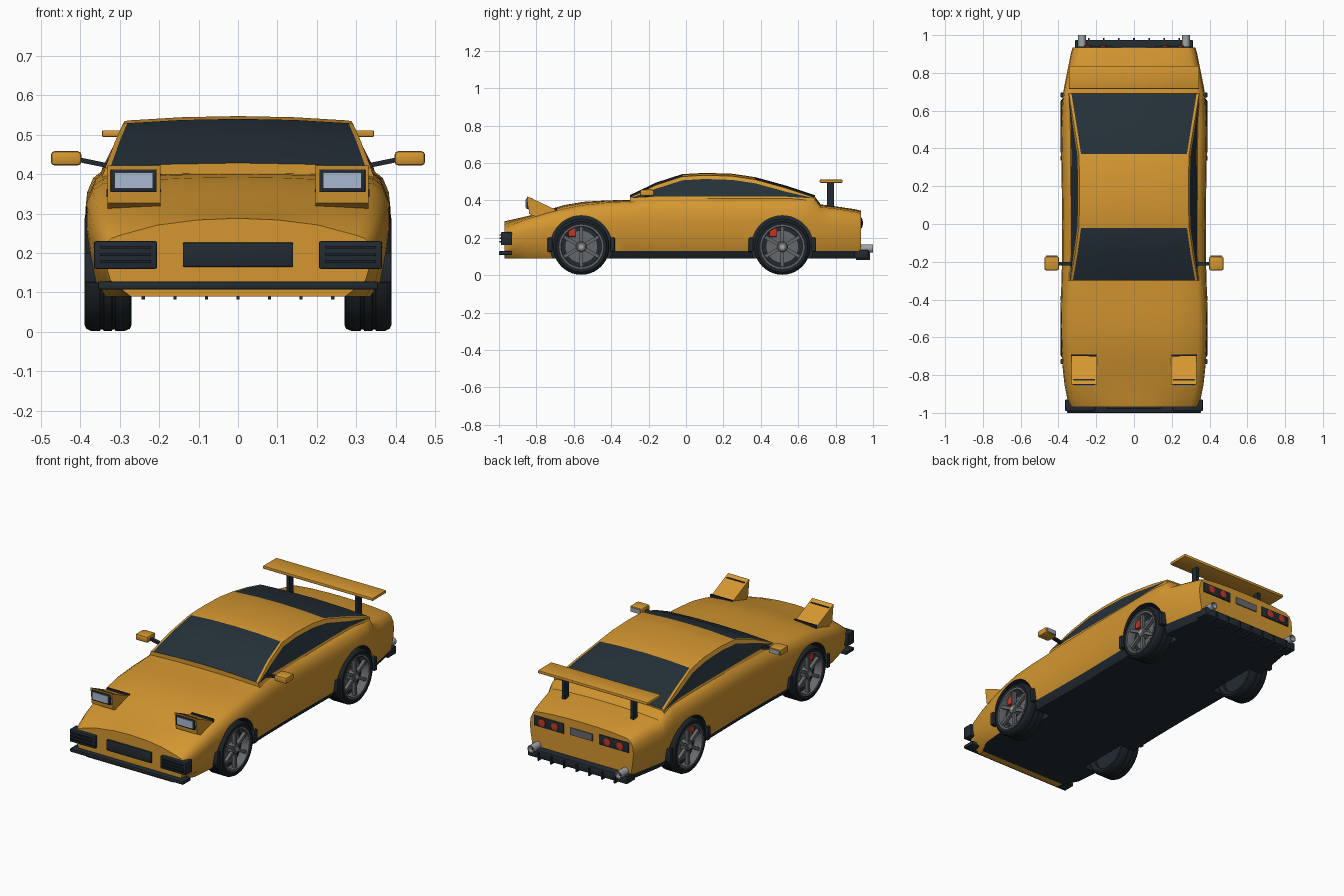
import bpy, bmesh, math
from mathutils import Matrix, Vector

if "Cube" in bpy.data.objects:
    bpy.data.objects.remove(bpy.data.objects["Cube"])


def material(name, r, g, b):
    m = bpy.data.materials.new(name)
    m.diffuse_color = (r, g, b, 1)
    m.use_nodes = True
    m.node_tree.nodes["Principled BSDF"].inputs["Base Color"].default_value = m.diffuse_color
    return m


PAINT = material("orange_paint", 0.66, 0.31, 0.030)
TRIM = material("dark_trim", 0.016, 0.024, 0.031)
GLASS = material("tinted_glass", 0.018, 0.030, 0.040)
RUBBER = material("tyre_rubber", 0.012, 0.017, 0.021)
ALLOY = material("alloy_grey", 0.13, 0.14, 0.15)
RED = material("signal_red", 0.55, 0.04, 0.02)
LENS = material("pale_lens", 0.40, 0.48, 0.64)
STEEL = material("bright_steel", 0.36, 0.38, 0.40)


def finish(name, bm, mats, angle=35):
    bmesh.ops.recalc_face_normals(bm, faces=bm.faces)
    me = bpy.data.meshes.new(name)
    bm.to_mesh(me)
    bm.free()
    for m in mats:
        me.materials.append(m)
    me.shade_smooth()
    me.set_sharp_from_angle(angle=math.radians(angle))
    ob = bpy.data.objects.new(name, me)
    bpy.context.collection.objects.link(ob)
    return ob


def box(name, x, y, z, mat, bevel=0.0, rot=None):
    """Box from (min, max) ranges."""
    bm = bmesh.new()
    bmesh.ops.create_cube(bm, size=1)
    for v in bm.verts:
        v.co = Vector([(r[0] + r[1]) / 2 + c * (r[1] - r[0]) for c, r in zip(v.co, (x, y, z))])
    if bevel:
        bmesh.ops.bevel(bm, geom=bm.edges[:], offset=bevel, segments=2, affect='EDGES', profile=0.5)
    if rot:
        bm.transform(rot)
    return finish(name, bm, [mat])


def sides(s, a, b):
    return tuple(sorted((s * a, s * b)))


def lathe(name, profile, centre, axis, mat, seg=40):
    """Spin (radius, offset) points around an x or y axis."""
    bm = bmesh.new()
    rings = []
    for r, o in profile:
        ring = []
        for i in range(seg):
            a = 2 * math.pi * i / seg
            p = (o, r * math.cos(a), r * math.sin(a))
            if axis == 'y':
                p = (p[1], p[0], p[2])
            ring.append(bm.verts.new(Vector(p) + Vector(centre)))
        rings.append(ring)
    for a, b in zip(rings, rings[1:]):
        for i in range(seg):
            j = (i + 1) % seg
            bm.faces.new((a[i], a[j], b[j], b[i]))
    bmesh.ops.remove_doubles(bm, verts=bm.verts, dist=1e-5)
    return finish(name, bm, [mat])


def loft(sections, rule, closed):
    """Skin half sections (x, z), mirrored in x, along y; rule gives material."""
    bm = bmesh.new()
    loops = []
    for y, half in sections:
        pts = half + [(-x, z) for x, z in reversed(half) if x > 1e-6]
        loops.append([bm.verts.new((x, y, z)) for x, z in pts])
    n = len(loops[0])
    for a, b in zip(loops, loops[1:]):
        for i in range(n if closed else n - 1):
            j = (i + 1) % n
            f = bm.faces.new((a[i], a[j], b[j], b[i]))
            k = i if i < n / 2 else n - 1 - i
            f.material_index = rule(f.calc_center_median(), min(i, (n - 2 - i) % n))
    bm.faces.new(loops[0])
    bm.faces.new(loops[-1])
    bmesh.ops.remove_doubles(bm, verts=bm.verts, dist=1e-4)
    return bm


# Lower body: y, half width, shoulder height, centre height
BODY = [(-.97, .34, .245, .288), (-.93, .352, .27, .297), (-.85, .368, .30, .315),
        (-.75, .379, .33, .345), (-.65, .386, .355, .375), (-.55, .39, .375, .392),
        (-.42, .388, .388, .40), (-.30, .384, .395, .402), (-.22, .382, .405, .41),
        (0, .38, .41, .42), (.3, .384, .41, .42), (.5, .388, .41, .42),
        (.63, .382, .41, .42), (.69, .375, .408, .418), (.72, .371, .365, .378),
        (.80, .355, .355, .368), (.90, .335, .34, .353), (.935, .325, .33, .345)]
SIDE = [(.95, 0), (.985, .35), (1, .6), (.985, .8), (.945, .93), (.88, 1)]
sections = []
for y, w, e, h in BODY:
    half = [(0, .09), ((.8 if y < -.9 else .88) * w, .09)]
    half += [(w * a, .13 + t * (e - .13)) for a, t in SIDE]
    half += [(.6 * w, e + .6 * (h - e)), (.3 * w, e + .9 * (h - e)), (0, h)]
    sections.append((y, half))


def body_rule(c, i):
    return 1 if (c.z < .092 and c.y > -.91) or (c.z < .13 and c.y > -.45) else 0


body = finish("body", loft(sections, body_rule, True), [PAINT, TRIM])

# Wheel arches cut from the body
AXLES = (-.56, .515)
bm = bmesh.new()
for y in AXLES:
    for s in (1, -1):
        m = Matrix.Translation((s * .36, y, .153)) @ Matrix.Rotation(math.pi / 2, 4, 'Y')
        bmesh.ops.create_cone(bm, cap_ends=True, segments=48, radius1=.165, radius2=.165,
                              depth=.22, matrix=m)
for f in bm.faces:
    f.material_index = 1
cutter = finish("arch_cutter", bm, [PAINT, TRIM])
cutter.hide_render = True
mod = body.modifiers.new("arches", 'BOOLEAN')
mod.object, mod.operation, mod.solver = cutter, 'DIFFERENCE', 'EXACT'
dg = bpy.context.evaluated_depsgraph_get()
cut = bpy.data.meshes.new_from_object(body.evaluated_get(dg))
body.modifiers.clear()
body.data = cut
cut.set_sharp_from_angle(angle=math.radians(35))
bpy.data.objects.remove(cutter)

# Cabin: y, centre height, roof half width
CABIN = [(-.30, .428, .337), (-.16, .495, .312), (-.02, .540, .292), (.1, .547, .288),
         (.25, .542, .288), (.37, .524, .292), (.53, .480, .318), (.69, .427, .345)]
sections = []
for y, h, w in CABIN:
    edge = h - .013
    a = min(.42, edge - .004)
    b = max(edge - .02, a)
    base = .347

    def on_side(z):
        return (base + (w - base) * (z - .385) / (edge - .385), z)

    sections.append((y, [(base, .385), on_side(a), on_side(b), (w, edge), (.96 * w, edge + .002),
                         (.5 * w, h - .003), (0, h)]))


def cabin_rule(c, i):
    if i == 1:
        return 1
    return 1 if i >= 4 and (c.y < -.02 or c.y > .37) else 0


finish("cabin", loft(sections, cabin_rule, False), [PAINT, GLASS])

# Wheels
TYRE = [(.112, .285), (.135, .27), (.144, .274), (.15, .288), (.15, .31), (.146, .312), (.146, .318),
        (.15, .32), (.15, .34), (.146, .342), (.146, .348), (.15, .35), (.15, .372),
        (.144, .384), (.135, .389), (.117, .386), (.112, .34)]
for y, end in zip(AXLES, ("front", "rear")):
    for s, side in ((1, "right"), (-1, "left")):
        tag = end + "_" + side
        c = (0, y, .152)

        def spin(part, prof, mat):
            lathe(tag + "_" + part, [(r, s * x) for r, x in prof], c, 'x', mat)

        spin("tyre", TYRE, RUBBER)
        spin("wheel_back", [(0, .30), (.114, .30), (.114, .338), (0, .338)], TRIM)
        spin("brake_disc", [(.085, .336), (.085, .346), (0, .346)], ALLOY)
        spin("rim", [(.106, .34), (.106, .38), (.109, .387), (.118, .387), (.118, .34)], ALLOY)
        spin("hub", [(.03, .345), (.03, .378), (.024, .383), (0, .383)], ALLOY)
        spin("hub_cap", [(.012, .38), (.012, .386), (0, .386)], STEEL)
        for k in range(6):
            rot = Matrix.Translation(c) @ Matrix.Rotation(k * math.pi / 3, 4, 'X')
            box(f"{tag}_spoke_{k}", sides(s, .362, .38), (-.009, .009), (.02, .11), ALLOY, rot=rot)
        box(tag + "_caliper", sides(s, .34, .366), (y - .07, y - .028), (.205, .258), RED, .004)
        # Arch end trims
        for d in (-1, 1):
            yy = sorted((y + d * .155, y + d * .18))
            box(f"{tag}_arch_trim_{d}", sides(s, .33, .389), yy, (.125, .2), TRIM, .004)

# Front splitter, grille and lamp grids
box("splitter", (-.355, .355), (-1, -.93), (.108, .128), TRIM, .004)
box("grille", (-.14, .14), (-.98, -.95), (.165, .227), TRIM, .004)
for s, side in ((1, "right"), (-1, "left")):
    box(side + "_lamp_grid", sides(s, .205, .365), (-.99, -.93), (.16, .23), TRIM, .004)
    for k in range(3):
        z = .175 + k * .018
        box(f"{side}_lamp_bar_{k}", sides(s, .22, .35), (-.996, -.985), (z, z + .007), RUBBER)

    # Raised headlight pod
    bm = bmesh.new()
    outline = [(-.85, .422), (-.70, .352), (-.70, .32), (-.80, .31), (-.838, .327)]
    a = [bm.verts.new((s * .197, y, z)) for y, z in outline]
    b = [bm.verts.new((s * .331, y, z)) for y, z in outline]
    bm.faces.new(a)
    bm.faces.new(b)
    for i in range(5):
        j = (i + 1) % 5
        bm.faces.new((a[i], a[j], b[j], b[i]))
    finish(side + "_headlight_pod", bm, [PAINT])
    box(side + "_headlight_frame", sides(s, .206, .323), (-.853, -.82), (.354, .412), TRIM, .003)
    box(side + "_headlight_lens", sides(s, .216, .313), (-.857, -.84), (.363, .404), LENS)
    box(side + "_headlight_hinge", sides(s, .195, .333), (-.70, -.69), (.335, .362), TRIM)

    # Door mirror
    box(side + "_mirror", sides(s, .397, .474), (-.245, -.172), (.422, .458), PAINT, .009)
    box(side + "_mirror_face", sides(s, .405, .466), (-.174, -.168), (.428, .452), STEEL)
    rot = Matrix.Translation((s * .372, -.21, .43)) @ Matrix.Rotation(-s * .2, 4, 'Y')
    box(side + "_mirror_stalk", (-.042, .042), (-.01, .01), (-.006, .006), TRIM, rot=rot)

    # Wing strut, tail lamps and exhaust
    box(side + "_wing_strut", sides(s, .205, .225), (.755, .79), (.34, .50), TRIM)
    box(side + "_tail_panel", sides(s, .11, .298), (.92, .94), (.25, .308), TRIM, .003)
    for k, x in enumerate((.165, .245)):
        lathe(f"{side}_tail_lamp_{k}", [(.021, .935), (.021, .944), (0, .946)],
              (s * x, 0, .279), 'y', RED, 20)
    lathe(side + "_exhaust", [(0, .93), (.021, .93), (.021, 1), (.016, 1), (.016, .97), (0, .97)],
          (s * .275, 0, .143), 'y', STEEL, 20)

# Rear wing, number plate and bumper
box("wing", (-.345, .345), (.715, .837), (.494, .511), PAINT, .004)
box("number_plate", (-.07, .07), (.93, .941), (.258, .298), ALLOY)
box("rear_bumper", (-.312, .312), (.90, .975), (.09, .135), TRIM, .005)
for k in range(7):
    x = -.24 + k * .08
    box(f"diffuser_fin_{k}", (x - .004, x + .004), (.91, .985), (.082, .125), TRIM)
